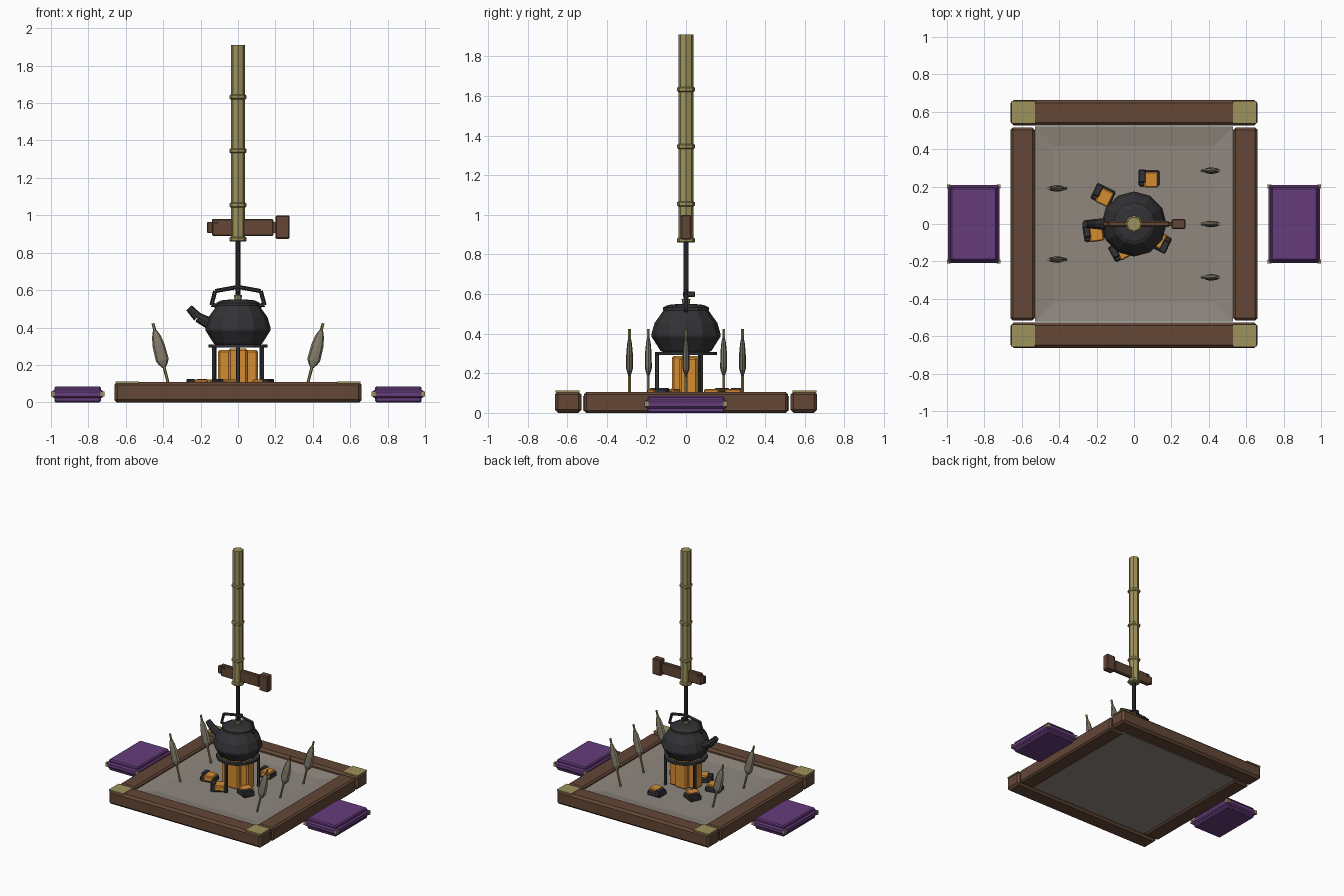
import bpy, bmesh, math
from mathutils import Matrix, Vector

cube = bpy.data.objects.get("Cube")
if cube:
    bpy.data.objects.remove(cube, do_unlink=True)


def material(name, rgb):
    lin = [((c / 255 + 0.055) / 1.055) ** 2.4 for c in rgb] + [1.0]
    m = bpy.data.materials.new(name)
    m.diffuse_color = lin
    m.use_nodes = True
    b = m.node_tree.nodes["Principled BSDF"]
    b.inputs["Base Color"].default_value = lin
    b.inputs["Roughness"].default_value = 0.8
    return m


WOOD = material("brown wood", (99, 71, 54))
BAMBOO = material("bamboo gold", (158, 146, 92))
ASH = material("ash grey", (143, 135, 127))
IRON = material("black iron", (50, 50, 53))
FIRE = material("ember orange", (212, 140, 52))
PURPLE = material("purple cloth", (102, 60, 124))
FISH = material("fish grey", (132, 126, 108))


def finish(name, bm, mat):
    bmesh.ops.recalc_face_normals(bm, faces=bm.faces)
    me = bpy.data.meshes.new(name)
    bm.to_mesh(me)
    bm.free()
    me.materials.append(mat)
    ob = bpy.data.objects.new(name, me)
    bpy.context.collection.objects.link(ob)
    return ob


def box(name, centre, size, mat, bevel=0.0, turn=0.0):
    bm = bmesh.new()
    bmesh.ops.create_cube(bm, size=1)
    bmesh.ops.scale(bm, vec=size, verts=bm.verts)
    if bevel:
        bmesh.ops.bevel(bm, geom=bm.edges[:], offset=bevel, segments=1, affect='EDGES')
    m = Matrix.Translation(centre) @ Matrix.Rotation(turn, 4, 'Z')
    bmesh.ops.transform(bm, matrix=m, verts=bm.verts)
    return finish(name, bm, mat)


def lathe(name, profile, sides, mat, matrix=Matrix(), closed=False):
    """Turn (radius, height) points round z; closed joins last ring to first."""
    bm = bmesh.new()
    rings = [[bm.verts.new((r * math.cos(2 * math.pi * i / sides),
                            r * math.sin(2 * math.pi * i / sides), z))
              for i in range(sides)] for r, z in profile]
    pairs = list(zip(rings, rings[1:]))
    if closed:
        pairs.append((rings[-1], rings[0]))
    else:
        bm.faces.new(rings[0])
        bm.faces.new(rings[-1])
    for a, b in pairs:
        for i in range(sides):
            j = (i + 1) % sides
            bm.faces.new((a[i], a[j], b[j], b[i]))
    bmesh.ops.transform(bm, matrix=matrix, verts=bm.verts)
    return finish(name, bm, mat)


def rods(name, points, radii, mat, sides=6):
    """Straight bars joining the points one after another."""
    bm = bmesh.new()
    for k in range(len(points) - 1):
        p, q = Vector(points[k]), Vector(points[k + 1])
        m = Matrix.Translation((p + q) / 2) @ (q - p).to_track_quat('Z', 'Y').to_matrix().to_4x4()
        bmesh.ops.create_cone(bm, cap_ends=True, segments=sides, radius1=radii[k],
                              radius2=radii[k + 1], depth=(q - p).length, matrix=m)
    return finish(name, bm, mat)


# Hearth frame: long front and back rails, shorter side rails, corner plates
for s, n in ((-1, "front"), (1, "back")):
    box(n + "_rail", (0, s * 0.595, 0.054), (1.32, 0.135, 0.108), WOOD, 0.016)
for s, n in ((-1, "right"), (1, "left")):
    box(n + "_rail", (s * 0.595, 0, 0.053), (0.13, 1.03, 0.106), WOOD, 0.012)
    for t in (-1, 1):
        box(n + "_corner_plate", (s * 0.593, t * 0.598, 0.107), (0.125, 0.12, 0.01), BAMBOO)

# Ash bed with a sunken middle
bm = bmesh.new()
bmesh.ops.create_cube(bm, size=1)
bmesh.ops.scale(bm, vec=(1.06, 1.04, 0.073), verts=bm.verts)
bmesh.ops.translate(bm, vec=(0, 0, 0.0485), verts=bm.verts)
top = max(bm.faces, key=lambda f: f.calc_center_median().z)
bmesh.ops.inset_region(bm, faces=[top], thickness=0.145)
bmesh.ops.translate(bm, vec=(0, 0, -0.015), verts=top.verts[:])
finish("ash_bed", bm, ASH)

# Floor cushions with gold corner tassels
for s, n in ((-1, "right"), (1, "left")):
    box(n + "_cushion", (s * 0.857, 0, 0.0425), (0.25, 0.39, 0.085), PURPLE, 0.008)
    box(n + "_cushion_middle", (s * 0.857, 0, 0.044), (0.276, 0.418, 0.044), PURPLE, 0.01)
    for tx in (-1, 1):
        for ty in (-1, 1):
            box(n + "_cushion_tassel", (s * 0.857 + tx * 0.133, ty * 0.2, 0.045),
                (0.02, 0.02, 0.028), BAMBOO)

# Fish on skewers, leaning outward
fish_profile = [(0.01, 0.12), (0.024, 0.14), (0.035, 0.16), (0.033, 0.24),
                (0.024, 0.29), (0.01, 0.325)]
for s, y in ((1, 0.285), (1, 0), (1, -0.285), (-1, 0.19), (-1, -0.19)):
    place = Matrix.Translation((s * 0.365, y, 0.07)) @ Matrix.Rotation(s * 0.249, 4, 'Y')
    lathe("skewer", [(0.008, 0), (0.008, 0.364)], 6, BAMBOO, place)
    lathe("fish", fish_profile, 8, FISH, place @ Matrix.Diagonal((1, 0.5, 1, 1)))

# Trivet: ring on three legs
lathe("trivet_ring", [(0.125, 0.292), (0.157, 0.292), (0.157, 0.308), (0.125, 0.308)],
      12, IRON, closed=True)
for k in range(3):
    a = math.radians(-90 + 120 * k)
    box("trivet_leg", (0.147 * math.cos(a), 0.147 * math.sin(a), 0.18),
        (0.02, 0.02, 0.23), IRON, 0.003, a)

# Flames under the kettle
box("flame_middle", (0, 0, 0.178), (0.1, 0.14, 0.22), FIRE, 0.01)
for s in (-1, 1):
    box("flame_side", (s * 0.065, s * 0.012, 0.175), (0.085, 0.09, 0.21), FIRE, 0.01)

# Glowing coals: dark lump, glowing top and a dark crust on one side
for x, y, turn in ((0.08, 0.245, 0.0), (-0.165, 0.155, -0.45), (-0.215, -0.045, 0.15),
                   (-0.07, -0.14, 0.5), (0.135, -0.095, 2.7)):
    def at(dx, dy, z):
        return Vector((x, y, z)) + Matrix.Rotation(turn, 3, 'Z') @ Vector((dx, dy, 0))
    box("coal", at(0, 0, 0.087), (0.11, 0.09, 0.042), IRON, 0.008, turn)
    box("coal_glow", at(0.012, -0.008, 0.1), (0.075, 0.084, 0.042), FIRE, 0.006, turn)
    box("coal_crust", at(-0.036, 0.012, 0.103), (0.04, 0.07, 0.044), IRON, 0.006, turn)

# Kettle body, lid, knob, spout and handle
lathe("kettle_body", [(0.115, 0.306), (0.13, 0.315), (0.174, 0.385), (0.174, 0.4),
                      (0.158, 0.455), (0.115, 0.515), (0.1, 0.525)], 12, IRON)
lathe("kettle_lid", [(0.115, 0.518), (0.115, 0.532), (0.09, 0.545), (0.04, 0.55)], 12, IRON)
lathe("lid_knob", [(0.018, 0.545), (0.022, 0.575)], 8, BAMBOO)
rods("kettle_spout", [(-0.13, 0, 0.41), (-0.215, 0, 0.455), (-0.262, 0, 0.505)],
     [0.034, 0.026, 0.02], IRON, 8)
rods("kettle_handle", [(-0.142, 0, 0.52), (-0.122, 0, 0.595), (0, 0, 0.617),
                       (0.122, 0, 0.595), (0.142, 0, 0.52)], [0.011] * 5, IRON)
for s in (-1, 1):
    rods("handle_lug", [(s * 0.1, 0, 0.515), (s * 0.142, 0, 0.522)], [0.011] * 2, IRON)

# Hanging rod with its hook
rods("hook_rod", [(0, 0, 0.9), (0, 0, 0.575)], [0.013] * 2, IRON, 8)
box("hook_tip", (0, 0.015, 0.599), (0.026, 0.062, 0.028), IRON, 0.004)

# Bamboo pole with joint rings
lathe("bamboo_pole", [(0.038, 0.86), (0.038, 1.91)], 8, BAMBOO)
for z in (0.872, 1.055, 1.345, 1.633):
    lathe("bamboo_joint", [(0.039, z - 0.013), (0.046, z - 0.007),
                           (0.046, z + 0.007), (0.039, z + 0.013)], 8, BAMBOO)

# Wooden lever through the pole
box("lever_bar", (0.025, 0, 0.935), (0.33, 0.03, 0.09), WOOD, 0.006)
box("lever_tip", (-0.15, 0, 0.935), (0.03, 0.026, 0.06), WOOD, 0.004)
box("lever_neck", (0.195, 0, 0.935), (0.03, 0.024, 0.06), WOOD)
box("lever_block", (0.238, 0, 0.937), (0.075, 0.054, 0.125), WOOD, 0.006)
box("lever_eye", (-0.118, 0, 0.96), (0.022, 0.036, 0.016), IRON)
